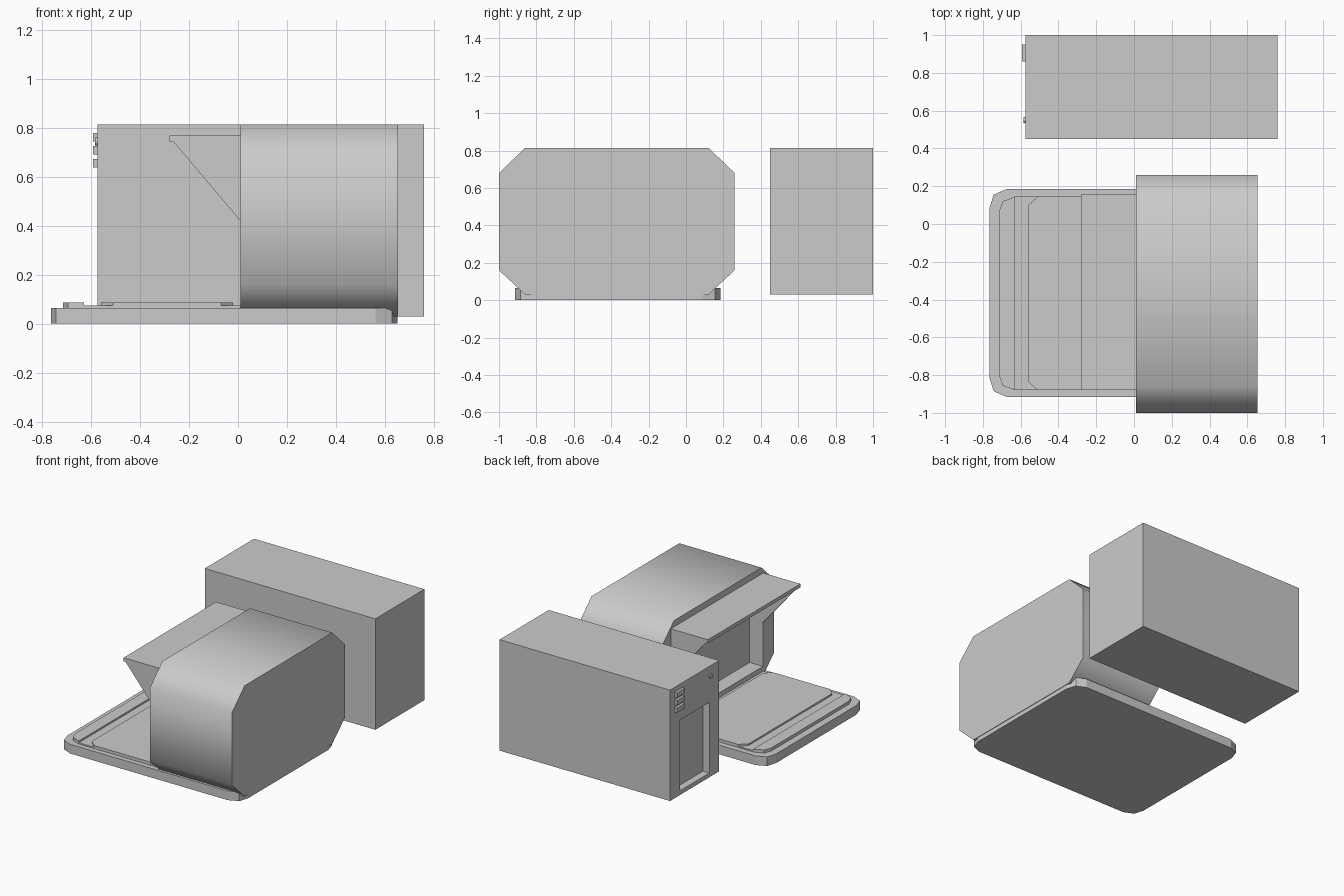
import bpy, bmesh, math
from mathutils import Vector

if "Cube" in bpy.data.objects:
    bpy.data.objects.remove(bpy.data.objects["Cube"])


def prism(name, pts, lo, hi, axis):
    """Extrude a 2D outline along x (pts = y,z), y (pts = x,z) or z (pts = x,y)."""
    def place(p, h):
        return {'x': (h, p[0], p[1]), 'y': (p[0], h, p[1]), 'z': (p[0], p[1], h)}[axis]
    bm = bmesh.new()
    face = bm.faces.new([bm.verts.new(place(p, lo)) for p in pts])
    ext = bmesh.ops.extrude_face_region(bm, geom=[face])
    move = Vector(place((0, 0), hi - lo))
    bmesh.ops.translate(bm, vec=move, verts=[g for g in ext['geom'] if isinstance(g, bmesh.types.BMVert)])
    bmesh.ops.recalc_face_normals(bm, faces=bm.faces)
    mesh = bpy.data.meshes.new(name)
    bm.to_mesh(mesh)
    bm.free()
    ob = bpy.data.objects.new(name, mesh)
    bpy.context.collection.objects.link(ob)
    return ob


def box(name, x0, x1, y0, y1, z0, z1):
    return prism(name, [(x0, y0), (x1, y0), (x1, y1), (x0, y1)], z0, z1, 'z')


def cut(ob, cutter):
    cutter.hide_render = True
    mod = ob.modifiers.new('recess', 'BOOLEAN')
    mod.operation = 'DIFFERENCE'
    mod.solver = 'EXACT'
    mod.object = cutter
    bpy.context.view_layer.objects.active = ob
    bpy.ops.object.modifier_apply(modifier=mod.name)
    bpy.data.objects.remove(cutter)


def tray(x0, x1, y0, y1, left, right):
    """Outline whose left / right corners are eased by lists of (dx, dy) insets."""
    L = left or [(0, 0)]
    R = right or [(0, 0)]
    return ([(x0 + a, y0 + b) for a, b in L] + [(x1 - a, y0 + b) for a, b in reversed(R)]
            + [(x1 - a, y1 - b) for a, b in R] + [(x0 + a, y1 - b) for a, b in reversed(L)])


# Base plate and the raised surfaces on it
ease = [(0, .10), (.022, .03), (.09, 0)]
prism('base_plate', tray(-.765, .651, -.915, .185, ease, ease), 0, .065, 'z')
small = [(0, .08), (.02, .025), (.085, 0)]
prism('bed_floor', tray(-.715, .02, -.88, .145, small, None), .06, .075, 'z')
prism('bed_end_rim', tray(-.715, -.63, -.88, .145, small[:2] + [(.084, 0)], None), .07, .087, 'z')
bevel = [(0, .045), (.05, 0)]
prism('bed_pad', tray(-.56, -.02, -.88, .145, bevel, bevel), .07, .087, 'z')

# Main housing: soft-shaded octagonal drum with a shallow mouth
octagon = [(-1, .16), (-1, .68), (-.86, .815), (.12, .815),
           (.26, .68), (.26, .16), (.12, .03), (-.86, .03)]
housing = prism('housing', octagon, .01, .655, 'x')
cut(housing, box('mouth_cutter', -.05, .115, -.875, .15, .11, .76))
for o in bpy.context.view_layer.objects:
    o.select_set(o == housing)
bpy.context.view_layer.objects.active = housing
bpy.ops.object.shade_smooth_by_angle(angle=math.radians(50))

# Hood over the mouth: top sheet, front lip, triangular cheeks
box('hood_top', -.28, .01, -.88, .155, .761, .77)
box('hood_lip', -.28, -.265, -.88, .155, .745, .765)
for side, y in (('front', -.88), ('back', .147)):
    prism('hood_cheek_' + side, [(-.28, .77), (-.28, .745), (-.265, .745), (.01, .42), (.01, .77)],
          y, y + .008, 'y')

# Separate cabinet with recessed panel on its left end
cabinet = box('cabinet', -.575, .76, .45, 1, .03, .815)
cut(cabinet, box('panel_cutter', -.65, -.525, .56, .89, .06, .56))

# Cabinet controls
for i, (z0, z1) in enumerate([(.745, .78), (.692, .727), (.638, .673)]):
    box(f'button_{i + 1}', -.593, -.57, .86, .95, z0, z1)
knob = [(.55 + .016 * math.cos(a), .745 + .016 * math.sin(a))
        for a in (i * math.tau / 12 for i in range(12))]
prism('knob', knob, -.585, -.57, 'x')
